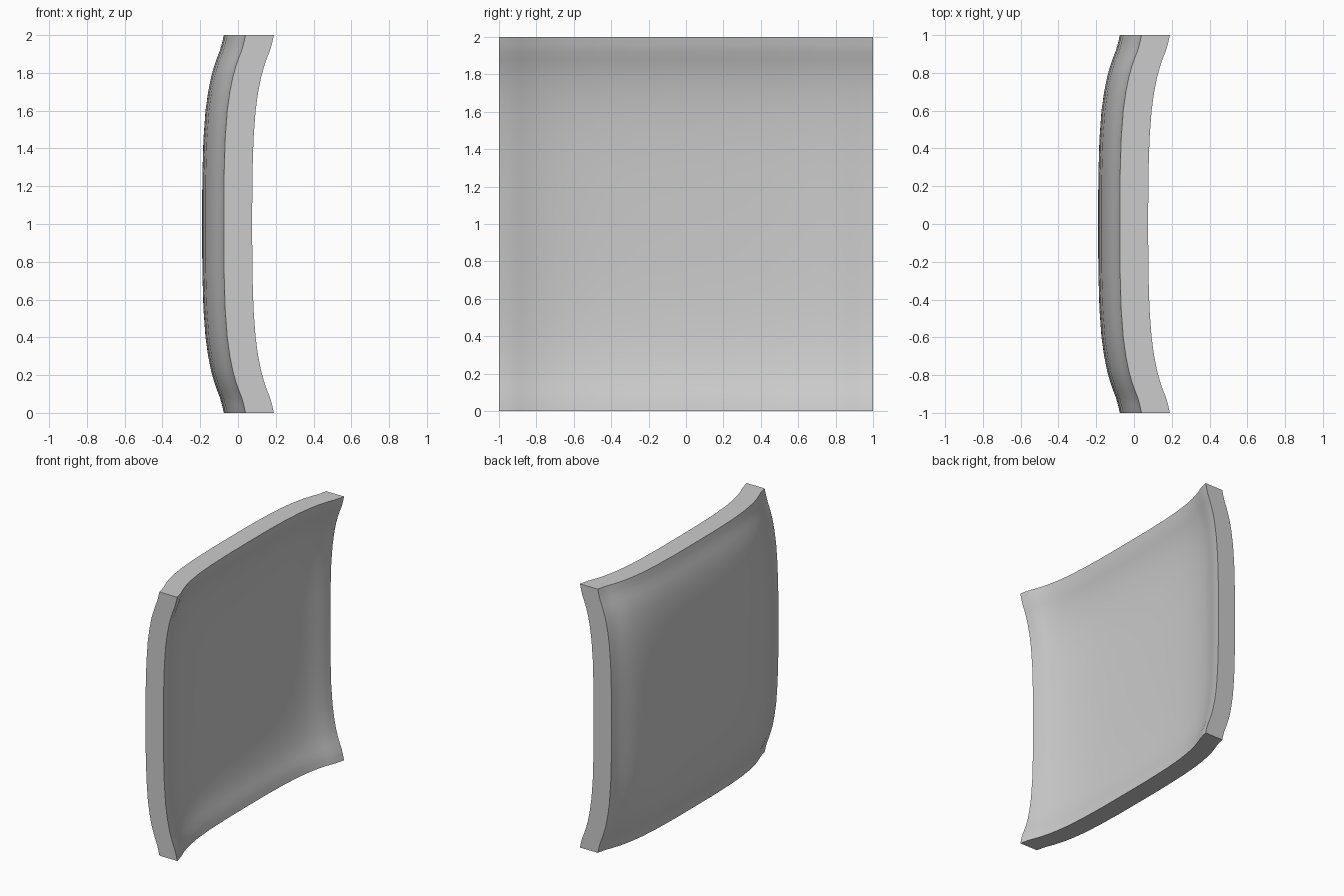
import bpy
import bmesh
import math
from mathutils import Vector

cube = bpy.data.objects.get("Cube")
if cube:
    bpy.data.objects.remove(cube, do_unlink=True)

THICKNESS = 0.15
RIM_X = 0.04

# Cross-section of the pressed panel: distance from rim, depth of the dish
PROFILE = [(0, 0), (0.04, 0.009), (0.08, 0.02), (0.12, 0.036), (0.17, 0.053),
           (0.22, 0.067), (0.3, 0.083), (0.4, 0.097), (0.55, 0.108),
           (0.75, 0.114), (1, 0.115)]

# Mirror the half section into a full one: position across, depth
half = [(d - 1, depth) for d, depth in PROFILE]
section = half + [(-p, depth) for p, depth in reversed(half[:-1])]

# Grey finish
grey = bpy.data.materials.new("plain_grey")
grey.use_nodes = True
grey.diffuse_color = (0.6, 0.6, 0.6, 1)
grey.node_tree.nodes["Principled BSDF"].inputs["Base Color"].default_value = grey.diffuse_color

# Dished sheet: the section swept in both directions
bm = bmesh.new()
rows = [[bm.verts.new((RIM_X - dy - dz, y, z + 1)) for y, dy in section]
        for z, dz in section]
for low, high in zip(rows, rows[1:]):
    for i in range(len(section) - 1):
        bm.faces.new((low[i], low[i + 1], high[i + 1], high[i]))

# Thickness, with flat rims all round
sheet = list(bm.faces)
extruded = bmesh.ops.extrude_face_region(bm, geom=sheet, use_keep_orig=True)
new_verts = [g for g in extruded["geom"] if isinstance(g, bmesh.types.BMVert)]
bmesh.ops.translate(bm, vec=Vector((THICKNESS, 0, 0)), verts=new_verts)
bmesh.ops.recalc_face_normals(bm, faces=bm.faces)

mesh = bpy.data.meshes.new("curved_panel")
bm.to_mesh(mesh)
bm.free()
mesh.materials.append(grey)
panel = bpy.data.objects.new("curved_panel", mesh)
bpy.context.collection.objects.link(panel)

# Smooth faces, crisp rim
bpy.ops.object.select_all(action="DESELECT")
panel.select_set(True)
bpy.context.view_layer.objects.active = panel
bpy.ops.object.shade_smooth_by_angle(angle=math.radians(35))
